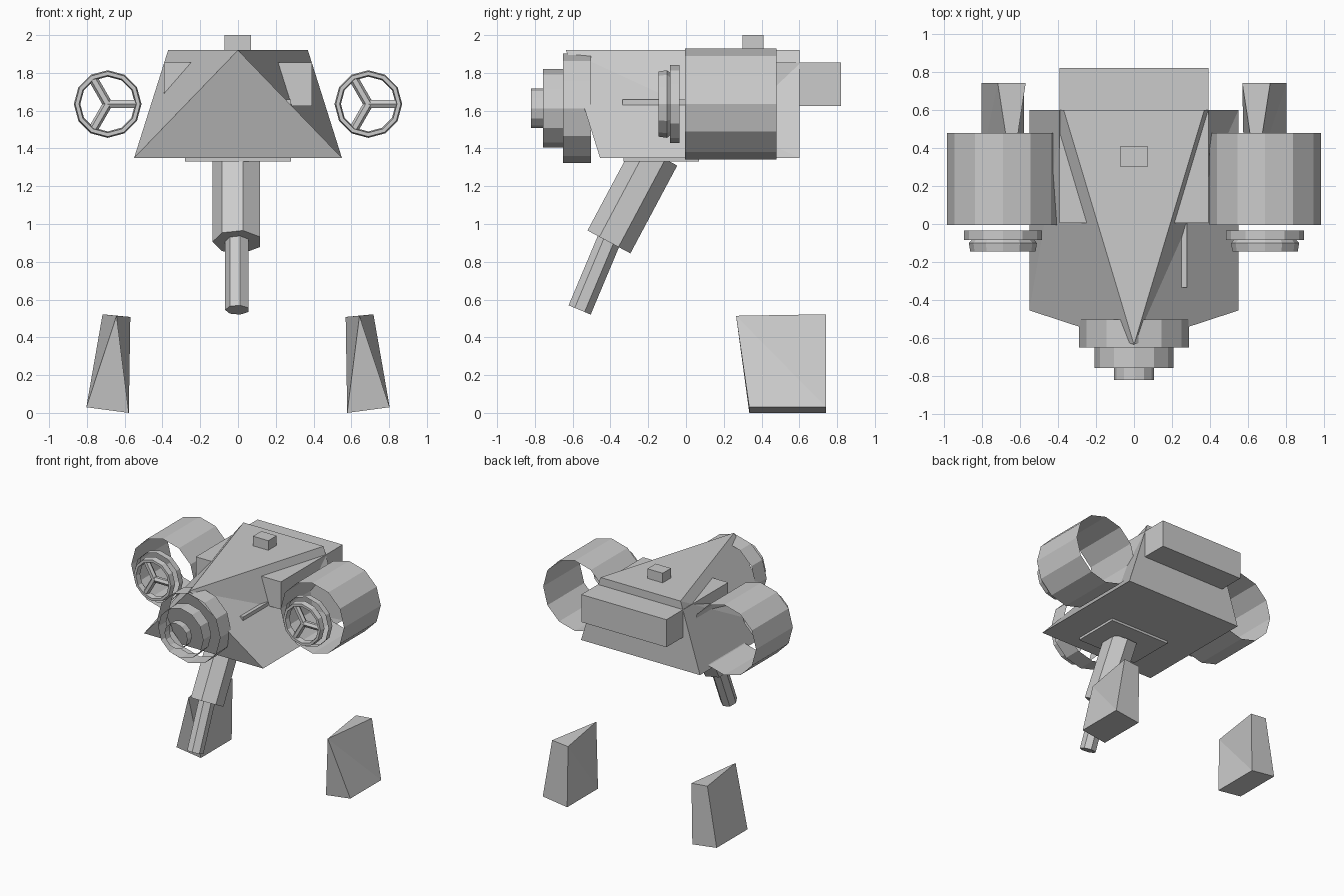
import bpy, bmesh, math
from mathutils import Vector, Matrix

cube = bpy.data.objects.get("Cube")
if cube:
    bpy.data.objects.remove(cube, do_unlink=True)

GREY = (0.6, 0.6, 0.6, 1.0)
grey = bpy.data.materials.new("plain grey")
grey.use_nodes = True
grey.diffuse_color = GREY
grey.node_tree.nodes["Principled BSDF"].inputs["Base Color"].default_value = GREY


def finish(name, bm, recalc=True):
    if recalc:
        bmesh.ops.recalc_face_normals(bm, faces=bm.faces)
    mesh = bpy.data.meshes.new(name)
    bm.to_mesh(mesh)
    bm.free()
    mesh.materials.append(grey)
    obj = bpy.data.objects.new(name, mesh)
    bpy.context.collection.objects.link(obj)
    return obj


def box(name, low, high):
    low, high = Vector(low), Vector(high)
    bm = bmesh.new()
    place = Matrix.Translation((low + high) / 2) @ Matrix.Diagonal((high - low).to_4d())
    bmesh.ops.create_cube(bm, size=1, matrix=place)
    return finish(name, bm)


def prism(name, start, end, radius, sides, caps, turn=0.0):
    """Straight prism between two points, with a corner on the -x side."""
    start, end = Vector(start), Vector(end)
    axis = (end - start).normalized()
    u = Vector((-1, 0, 0))
    u = (u - axis * u.dot(axis)).normalized() if abs(axis.x) < 0.9 else Vector((0, 1, 0))
    v = axis.cross(u)
    bm = bmesh.new()
    rings = []
    for centre in (start, end):
        ring = []
        for i in range(sides):
            a = math.tau * i / sides + turn
            ring.append(bm.verts.new(centre + radius * (u * math.cos(a) + v * math.sin(a))))
        rings.append(ring)
    for i in range(sides):
        j = (i + 1) % sides
        bm.faces.new((rings[0][i], rings[0][j], rings[1][j], rings[1][i]))
    if caps:
        bm.faces.new(rings[0][::-1])
        bm.faces.new(rings[1])
    return finish(name, bm, recalc=False)


def tube(name, x, z, front, back, radius):
    return prism(name, (x, front, z), (x, back, z), radius, 12, False)


def wedge(name, bottom, tip, top, split):
    """Block with a four-cornered base and a triangular top pointing forward.
    bottom: front -x, front +x, back +x, back -x; top: back +x, back -x.
    split: for the -x and +x sides, True creases from the tip to the back base."""
    bm = bmesh.new()
    fl, fr, br, bl = [bm.verts.new(p) for p in bottom]
    t = bm.verts.new(tip)
    tr, tl = [bm.verts.new(p) for p in top]
    faces = [(fl, bl, br, fr), (fl, fr, t), (t, tr, tl), (bl, tl, tr, br)]
    for f, b, c, tip_crease in ((fl, bl, tl, split[0]), (fr, br, tr, split[1])):
        faces += [(f, b, t), (b, c, t)] if tip_crease else [(f, b, c), (f, c, t)]
    for f in faces:
        bm.faces.new(f)
    return finish(name, bm)


# Hull
wedge("hull",
      [(-0.55, -0.455, 1.35), (0.55, -0.455, 1.35), (0.55, 0.6, 1.35), (-0.55, 0.6, 1.35)],
      (0, -0.635, 1.92), [(0.37, 0.6, 1.92), (-0.37, 0.6, 1.92)], (False, True))
box("rear_block", (-0.393, 0.005, 1.625), (0.393, 0.82, 1.855))
box("roof_block", (-0.072, 0.3, 1.91), (0.07, 0.41, 2.0))
box("belly_plate", (-0.28, -0.33, 1.33), (0.28, 0.07, 1.36))
box("side_rod", (0.25, -0.335, 1.63), (0.28, 0.0, 1.66))

# Stepped nose made of open rings
for i, (front, back, radius) in enumerate(
        [(-0.65, -0.503, 0.29), (-0.757, -0.65, 0.208), (-0.82, -0.757, 0.105)]):
    tube(f"nose_ring_{i + 1}", 0, 1.612, front, back, radius)

# Belly gun
prism("gun_housing", (-0.003, -0.16, 1.37), (-0.003, -0.408, 0.905), 0.132, 7, True)
prism("gun_barrel", (-0.003, -0.395, 0.945), (-0.003, -0.563, 0.545), 0.065, 7, True)


def wheel_rim(name, centre, radius, half_width, half_depth, segments=12):
    """Ring with a diamond section, facing forward."""
    bm = bmesh.new()
    rings = []
    for i in range(segments):
        a = math.tau * i / segments
        out = Vector((math.cos(a), 0, math.sin(a)))
        rings.append([bm.verts.new(Vector(centre) + out * (radius + r * half_width)
                                   + Vector((0, d * half_depth, 0)))
                      for r, d in ((1, 0.4), (0.6, -1), (-0.6, -1), (-1, 0.4), (0, 1))])
    for i, ring in enumerate(rings):
        nxt = rings[(i + 1) % segments]
        for k in range(len(ring)):
            m = (k + 1) % len(ring)
            bm.faces.new((ring[k], ring[m], nxt[m], nxt[k]))
    return finish(name, bm)


# Engines and fins on both sides
for side, s in (("left", 1), ("right", -1)):
    x, z = 0.69 * s, 1.635
    tube(f"{side}_engine_shell", x, z, -0.005, 0.48, 0.293)
    tube(f"{side}_engine_collar", x, z, -0.085, -0.035, 0.206)
    hub = Vector((x, -0.113, z))
    wheel_rim(f"{side}_wheel_rim", hub, 0.162, 0.017, 0.032)
    for k in range(3):
        a = math.tau * k / 3
        end = hub + 0.16 * Vector((math.cos(a), 0, math.sin(a)))
        prism(f"{side}_wheel_spoke_{k + 1}", hub, end, 0.025, 6, True)

    inner, outer = (0.578 * s, 0.0), (0.803 * s, 0.03)
    top_in, top_out = (0.57 * s, 0.742, 0.508), (0.717 * s, 0.742, 0.522)
    low, high = sorted((inner, outer))
    top_low, top_high = sorted((top_in, top_out))
    wedge(f"{side}_fin",
          [(low[0], 0.335, low[1]), (high[0], 0.335, high[1]),
           (high[0], 0.742, high[1]), (low[0], 0.742, low[1])],
          (0.643 * s, 0.265, 0.514), [top_high, top_low], (False, True))
